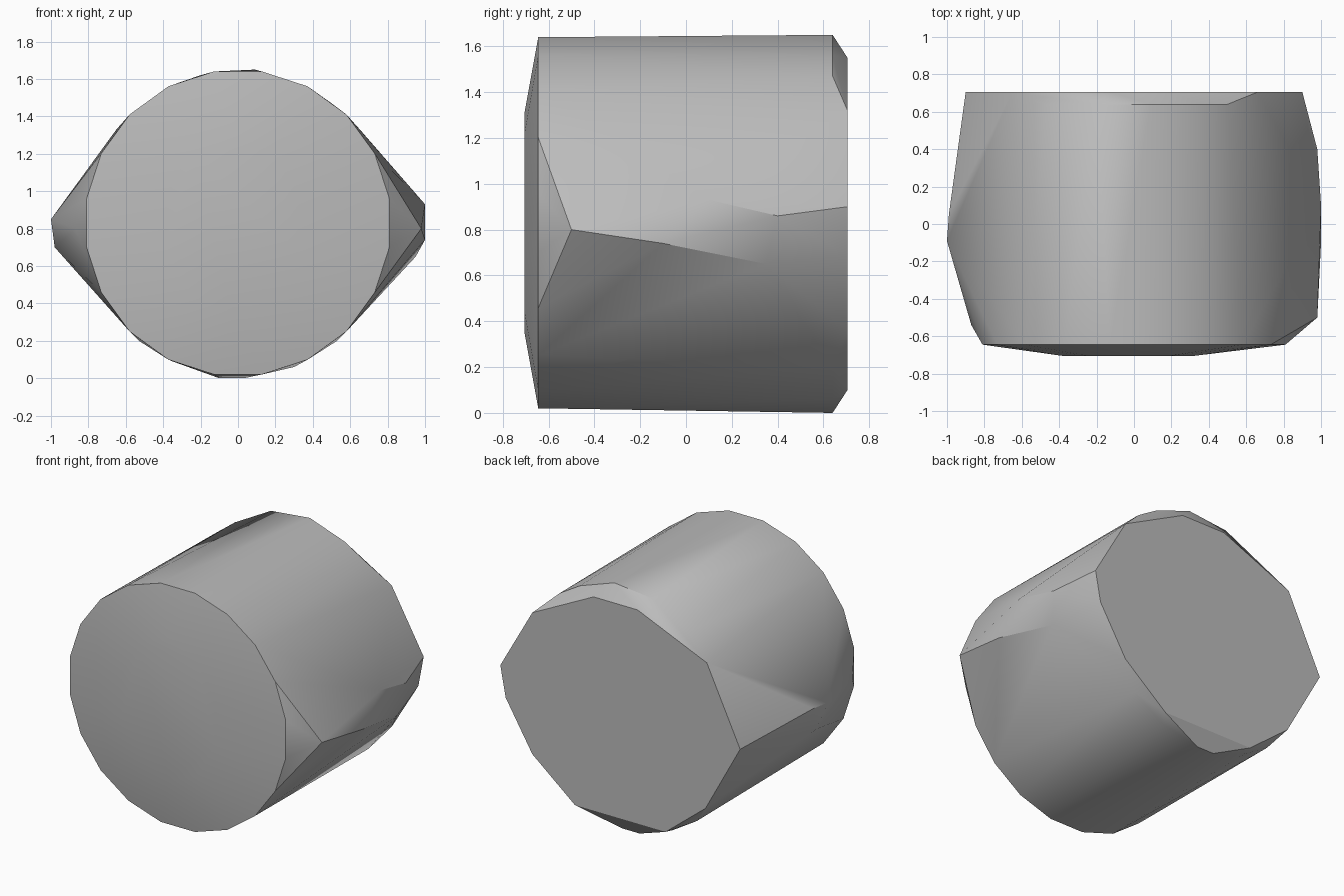
import bpy, bmesh, math

cube = bpy.data.objects.get("Cube")
if cube:
    bpy.data.objects.remove(cube, do_unlink=True)

MID_Z = 0.83


def circle(rx, rz, y, count, cx=0.0):
    """Ring of points in the xz plane."""
    angles = [2 * math.pi * (i + 0.5) / count for i in range(count)]
    return [(cx + rx * math.cos(a), y, MID_Z + rz * math.sin(a)) for a in angles]


def section(profile, y):
    """Place an (x, z) profile at depth y."""
    return [(x, y, z) for x, z in profile]


# Front: shallow dome with a round rim
front_rim = circle(0.82, 0.82, -0.645, 20)
front_dome = circle(0.37, 0.48, -0.705, 10, -0.03)

# Rear: upper and lower arcs sit just ahead of the flat back face
upper_arc = section([(-0.47, 1.47), (-0.2, 1.62), (0.09, 1.65), (0.35, 1.56), (0.5, 1.47)], 0.64)
lower_arc = section([(-0.53, 0.2), (-0.35, 0.09), (-0.1, 0), (0.03, 0), (0.3, 0.06), (0.53, 0.2)], 0.64)
back_face = section([(0.9, 0.9), (0.66, 1.32), (0.2, 1.55), (-0.13, 1.55), (-0.65, 1.33),
                     (-0.9, 0.81), (-0.64, 0.34), (-0.34, 0.1), (0.34, 0.1),
                     (0.66, 0.36), (0.86, 0.69)], 0.705)

# Sides: blunt bulges beyond the round body
left_bulge = [(0.98, -0.5, 0.8), (1, -0.1, 0.74), (0.95, 0.35, 0.65), (0.98, 0.4, 0.86), (1, 0.1, 0.93)]
right_bulge = [(-1, -0.09, 0.85), (-0.98, 0, 0.7), (-0.87, -0.54, 0.8), (-0.99, 0.05, 0.86)]

# Wrap every section in one tight convex skin
bm = bmesh.new()
for ring in (front_rim, front_dome, upper_arc, lower_arc, back_face, left_bulge, right_bulge):
    for point in ring:
        bm.verts.new(point)
hull = bmesh.ops.convex_hull(bm, input=bm.verts[:])
loose = [v for v in bm.verts if not v.link_faces]
bmesh.ops.delete(bm, geom=loose, context='VERTS')
bmesh.ops.dissolve_limit(bm, angle_limit=math.radians(0.5), verts=bm.verts[:], edges=bm.edges[:])
bmesh.ops.recalc_face_normals(bm, faces=bm.faces[:])

mesh = bpy.data.meshes.new("faceted_drum")
bm.to_mesh(mesh)
bm.free()
drum = bpy.data.objects.new("faceted_drum", mesh)
bpy.context.collection.objects.link(drum)

# Plain grey finish
GREY = (0.5, 0.5, 0.5, 1)
grey = bpy.data.materials.new("plain_grey")
grey.use_nodes = True
grey.diffuse_color = GREY
grey.node_tree.nodes["Principled BSDF"].inputs["Base Color"].default_value = GREY
mesh.materials.append(grey)

bpy.ops.object.select_all(action='DESELECT')
drum.select_set(True)
bpy.context.view_layer.objects.active = drum
bpy.ops.object.shade_smooth_by_angle(angle=math.radians(30))
